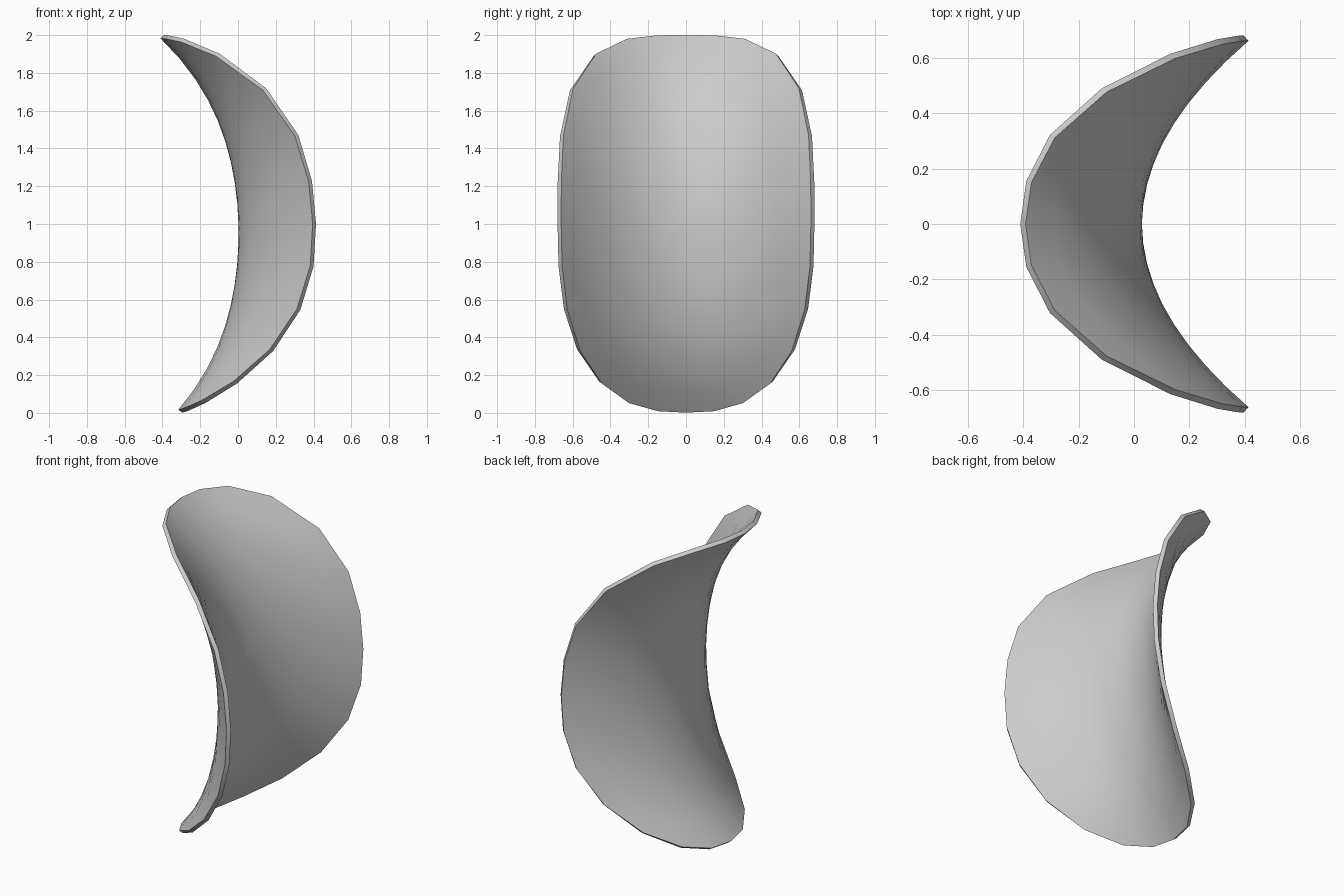
import bpy, bmesh, math

if "Cube" in bpy.data.objects:
    bpy.data.objects.remove(bpy.data.objects["Cube"])

SEGS, RINGS = 28, 9
HALF_W, HALF_H, THICK = 0.68, 0.983, 0.026


def saddle(y, z):
    # curves forward across the width, backward along the height
    h = z - 0.95
    return 0.003 + 0.85 * y * y - 0.27 * h ** 2 - 0.11 * h ** 4


def rim(a):
    # rounded outline, squarer at the top than at the bottom
    c, s = math.cos(a), math.sin(a)
    n = 3.6 if s > 0 else 2.65
    r = (abs(c) ** n + abs(s) ** n) ** (-1 / n)
    return c * r * HALF_W, s * r * HALF_H


# Curved sheet: concentric rings laid on the saddle surface
bm = bmesh.new()
centre = bm.verts.new((saddle(0, 1), 0, 1))
rings = []
for k in range(1, RINGS + 1):
    f = k / RINGS
    ring = []
    for i in range(SEGS):
        y, z = rim(2 * math.pi * i / SEGS)
        y, z = y * f, 1 + z * f
        ring.append(bm.verts.new((saddle(y, z), y, z)))
    rings.append(ring)
for i in range(SEGS):
    j = (i + 1) % SEGS
    bm.faces.new((centre, rings[0][i], rings[0][j]))
    for a, b in zip(rings, rings[1:]):
        bm.faces.new((a[i], b[i], b[j], a[j]))
mesh = bpy.data.meshes.new("saddle_chip")
bm.to_mesh(mesh)
bm.free()
chip = bpy.data.objects.new("saddle_chip", mesh)
bpy.context.collection.objects.link(chip)

# Thickness towards the +x side
mod = chip.modifiers.new("thickness", 'SOLIDIFY')
mod.thickness = THICK
mod.offset = 1
bpy.context.view_layer.objects.active = chip
chip.select_set(True)
bpy.ops.object.modifier_apply(modifier=mod.name)
bpy.ops.object.shade_smooth_by_angle(angle=math.radians(40))
